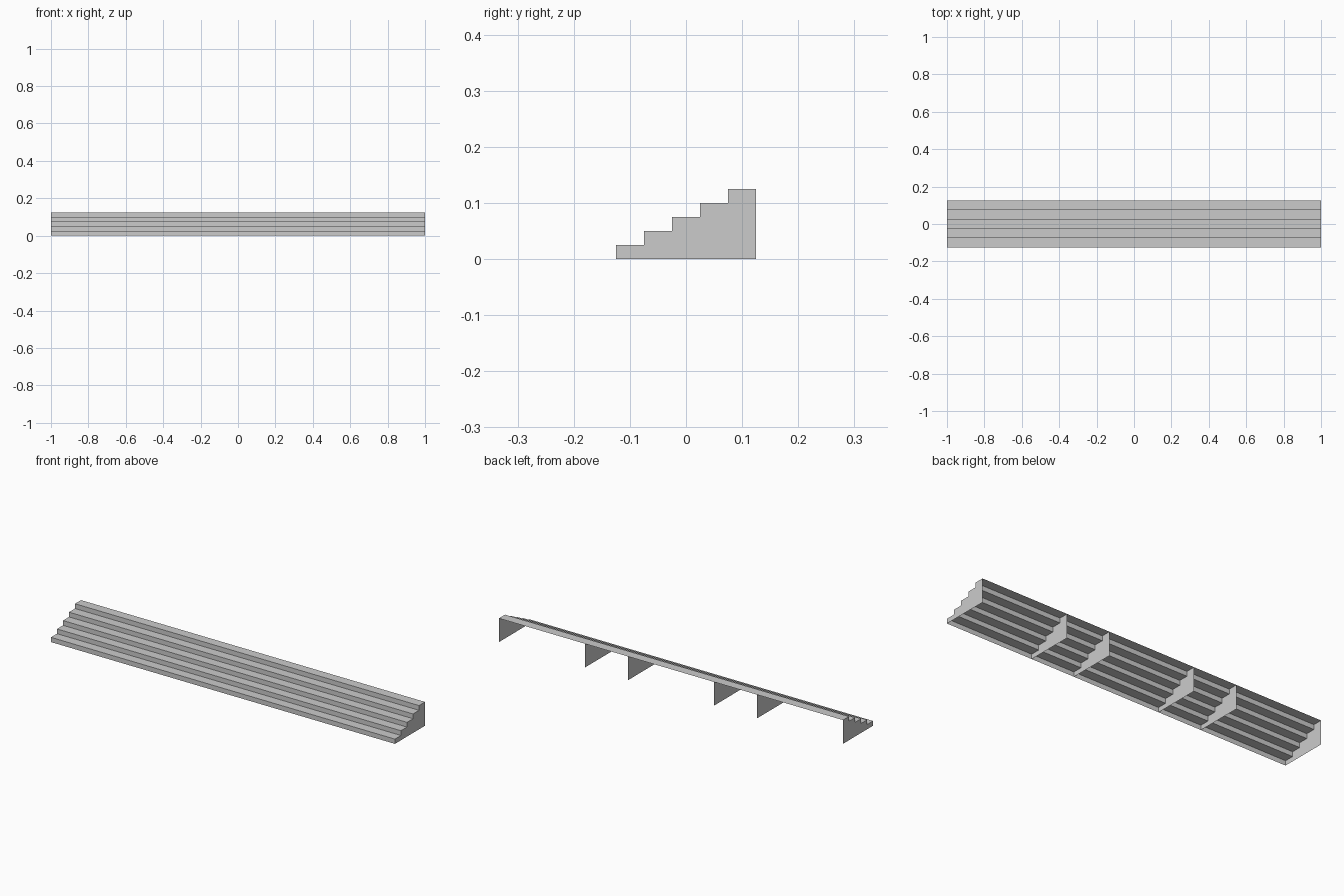
import bpy

if "Cube" in bpy.data.objects:
    bpy.data.objects.remove(bpy.data.objects["Cube"])

STEPS, TREAD, RISE, HALF = 5, 0.05, 0.025, 1.0
FRONT, BACK = -0.125, 0.125

# Stepped side profile, from front bottom to back top
profile = [(FRONT, 0.0)]
for i in range(STEPS):
    y, z = FRONT + i * TREAD, (i + 1) * RISE
    profile += [(y, z), (y + TREAD, z)]


def add_mesh(name, verts, faces):
    mesh = bpy.data.meshes.new(name)
    mesh.from_pydata(verts, [], faces)
    mesh.update()
    obj = bpy.data.objects.new(name, mesh)
    bpy.context.collection.objects.link(obj)
    return obj


# Thin folded sheet of risers and treads, open at the back and bottom
n = len(profile)
verts = [(x, y, z) for x in (-HALF, HALF) for y, z in profile]
add_mesh("stepped_seating", verts,
         [(i, n + i, n + i + 1, i + 1) for i in range(n - 1)])

# Thin upright supports: two ends and two inner pairs
outline = profile + [(BACK, 0.0)]
for x in (0.25, 0.5, 1.0):
    for side, sign in (("left", -1), ("right", 1)):
        order = range(len(outline))
        face = tuple(order) if sign < 0 else tuple(reversed(order))
        add_mesh(f"support_{side}_{int(x * 100)}",
                 [(sign * x, y, z) for y, z in outline], [face])
